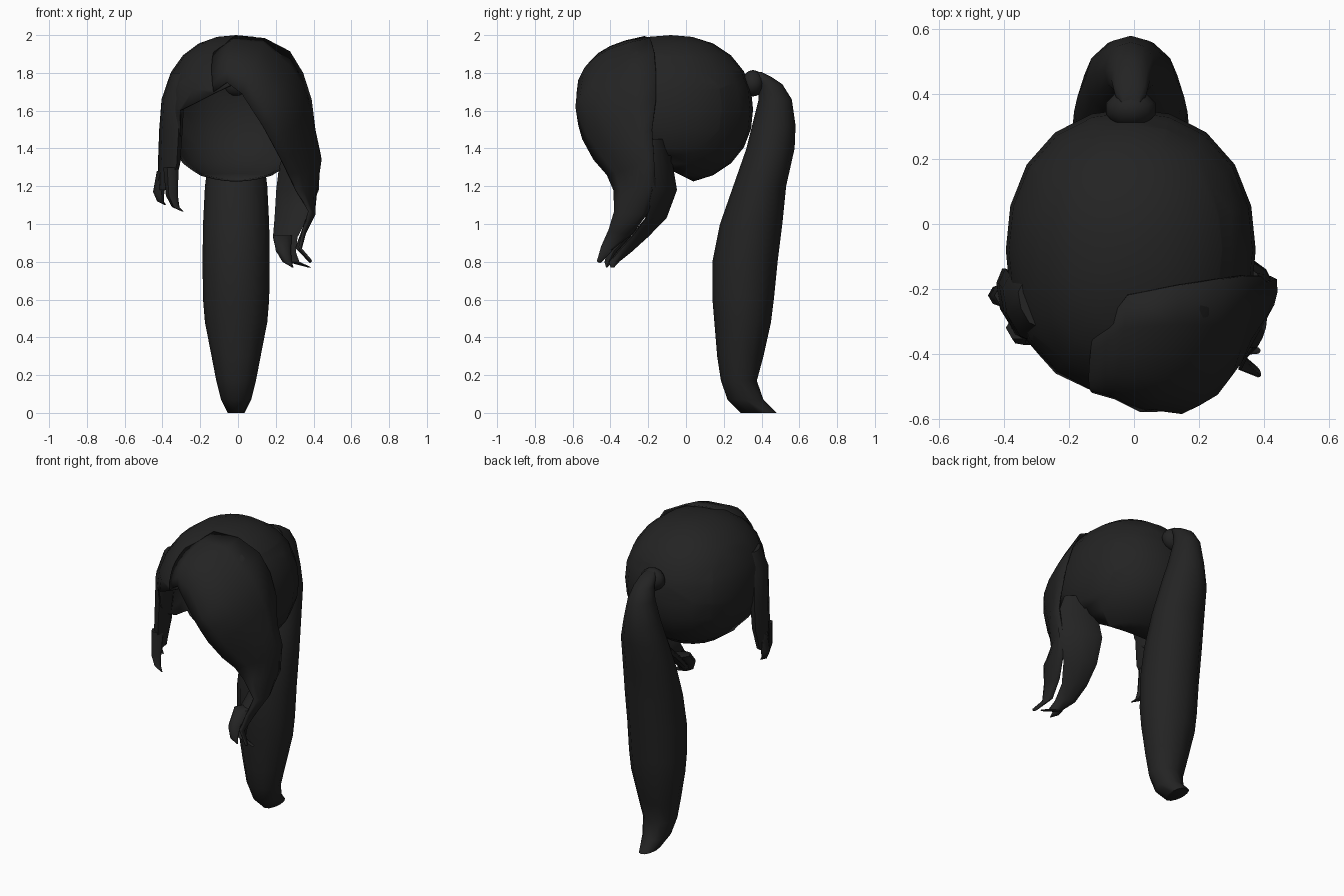
import bpy
import bmesh
from math import cos, sin, pi, radians
from mathutils import Vector

if "Cube" in bpy.data.objects:
    bpy.data.objects.remove(bpy.data.objects["Cube"])

COLOUR = (0.017, 0.017, 0.017, 1)
hair = bpy.data.materials.new("charcoal_hair")
hair.use_nodes = True
hair.diffuse_color = COLOUR
bsdf = hair.node_tree.nodes["Principled BSDF"]
bsdf.inputs["Base Color"].default_value = COLOUR
bsdf.inputs["Roughness"].default_value = 0.8


def finish(name, bm, recalc=True, thickness=0):
    """Turn a bmesh into a smooth-shaded hair object."""
    if recalc:
        bmesh.ops.recalc_face_normals(bm, faces=bm.faces)
    mesh = bpy.data.meshes.new(name)
    bm.to_mesh(mesh)
    bm.free()
    mesh.materials.append(hair)
    obj = bpy.data.objects.new(name, mesh)
    bpy.context.collection.objects.link(obj)
    if thickness:
        mod = obj.modifiers.new("thickness", "SOLIDIFY")
        mod.thickness = thickness
        mod.offset = -1
    bpy.ops.object.select_all(action="DESELECT")
    obj.select_set(True)
    bpy.context.view_layer.objects.active = obj
    bpy.ops.object.shade_smooth_by_angle(angle=radians(60))
    return obj


def loft(name, sections, angle=0, sides=8):
    """Skin level ellipses: x, y, z, half length, half thickness."""
    bm = bmesh.new()
    turn = radians(angle)
    rings = []
    for x, y, z, a, b in sections:
        ring = []
        for i in range(sides):
            t = 2 * pi * i / sides
            u, v = a * cos(t), b * sin(t)
            ring.append(bm.verts.new((x + u * cos(turn) - v * sin(turn),
                                      y + u * sin(turn) + v * cos(turn), z)))
        rings.append(ring)
    for r, s in zip(rings, rings[1:]):
        for i in range(sides):
            j = (i + 1) % sides
            bm.faces.new((r[i], r[j], s[j], s[i]))
    bm.faces.new(rings[0])
    bm.faces.new(rings[-1])
    return finish(name, bm)


def strand(name, path):
    """Round tapering wisp: x, y, z, radius."""
    return loft(name, [(*p, p[-1]) for p in path], sides=6)


def sheet(name, guides, steps=6):
    """Curved sheet through back edge, middle and front edge of each row."""
    bm = bmesh.new()
    grid = []
    for row in guides:
        a, m, b = (Vector(p) for p in row)
        ctrl = 2 * m - (a + b) / 2
        ts = [i / steps for i in range(steps + 1)]
        grid.append([bm.verts.new(a * (1 - t) ** 2 + ctrl * 2 * t * (1 - t)
                                  + b * t * t) for t in ts])
    for r, s in zip(grid, grid[1:]):
        for i in range(steps):
            bm.faces.new((r[i], r[i + 1], s[i + 1], s[i]))
    return finish(name, bm, recalc=False, thickness=0.01)


# Scalp cap: slightly squared ellipsoid with a face opening
bm = bmesh.new()
bmesh.ops.create_uvsphere(bm, u_segments=20, v_segments=12, radius=1)
for v in bm.verts:
    p = 2.2
    v.co /= sum(abs(c) ** p for c in v.co) ** (1 / p)
    depth = 0.46 if v.co.y < 0 else 0.435
    v.co = (v.co.x * 0.385 - 0.01, v.co.y * depth - 0.08, v.co.z * 0.393 + 1.607)


def cut(point, normal, clear=False):
    bmesh.ops.bisect_plane(bm, geom=bm.verts[:] + bm.edges[:] + bm.faces[:],
                           plane_co=point, plane_no=normal, clear_inner=clear)


cut((0, 0.06, 1.215), (0, 0.5, 1), clear=True)
cut((-0.31, 0, 1.55), (1, 0, 0))
cut((0.3, 0, 1.55), (1, 0, 0))
cut((0, 0, 1.75), (0, 0, 1))
cut((0, 0, 1.755), (0.5, 0, -1))
opening = []
for f in bm.faces:
    c = f.calc_center_median()
    below_hairline = c.z < min(1.75, 1.755 + 0.5 * c.x)
    if c.y < -0.1 and -0.31 < c.x < 0.3 and below_hairline:
        opening.append(f)
bmesh.ops.delete(bm, geom=opening, context="FACES")
finish("scalp_cap", bm, thickness=0.01)

# Swept fringe, from the parting across to the left temple and down to a wisp
sheet("swept_fringe", [
    ((-.13, -.36, 1.91), (-.14, -.475, 1.82), (-.13, -.52, 1.7)),
    ((-.02, -.22, 1.995), (-.05, -.465, 1.905), (-.06, -.54, 1.75)),
    ((.14, -.19, 1.985), (.1, -.485, 1.88), (.02, -.58, 1.69)),
    ((.275, -.17, 1.915), (.23, -.51, 1.72), (.09, -.578, 1.58)),
    ((.345, -.16, 1.8), (.3, -.47, 1.63), (.13, -.57, 1.52)),
    ((.39, -.16, 1.66), (.33, -.43, 1.54), (.17, -.55, 1.45)),
    ((.41, -.18, 1.5), (.37, -.36, 1.42), (.23, -.49, 1.34)),
    ((.44, -.17, 1.36), (.41, -.29, 1.3), (.27, -.42, 1.26)),
    ((.42, -.16, 1.2), (.4, -.27, 1.18), (.31, -.385, 1.18)),
    ((.38, -.2, 1.06), (.41, -.29, 1.05), (.38, -.38, 1.07)),
    ((.34, -.28, .95), (.36, -.35, .95), (.35, -.41, .97)),
    ((.31, -.38, .87), (.335, -.42, .86), (.33, -.45, .88)),
    ((.38, -.44, .805), (.39, -.455, .8), (.39, -.47, .81)),
])

# Long left lock behind the fringe, with curled tips
loft("left_lock", [
    (.33, -.14, 1.45, .07, .02), (.325, -.13, 1.3, .125, .03),
    (.315, -.115, 1.18, .13, .035), (.28, -.16, 1.03, .1, .035),
    (.25, -.25, .93, .075, .035), (.255, -.33, .85, .06, .03),
    (.29, -.38, .8, .04, .02), (.38, -.39, .77, .01, .01)], angle=150)
strand("left_lock_tip", [(.235, -.3, .94, .05), (.24, -.38, .86, .04),
                         (.26, -.41, .8, .025), (.29, -.42, .77, .004)])

# Short right lock flowing out of the cap, with two tips
loft("right_lock", [
    (-.32, -.25, 1.8, .07, .03), (-.345, -.26, 1.66, .11, .05),
    (-.355, -.25, 1.5, .12, .05), (-.365, -.25, 1.32, .12, .045),
    (-.38, -.25, 1.18, .07, .035)], angle=110)
strand("right_outer_tip", [(-.39, -.22, 1.28, .04), (-.42, -.22, 1.17, .03),
                           (-.41, -.22, 1.12, .018), (-.385, -.22, 1.1, .004)])
strand("right_inner_tip", [(-.355, -.32, 1.3, .04), (-.35, -.34, 1.15, .032),
                           (-.33, -.355, 1.09, .02), (-.29, -.37, 1.065, .004)])

# Ponytail, given as height, front y, back y and half width
tail = [(1.805, .36, .4, .03), (1.78, .36, .45, .05), (1.74, .38, .51, .06),
        (1.66, .385, .56, .08), (1.52, .35, .58, .11), (1.4, .32, .575, .14),
        (1.2, .25, .53, .165), (1, .18, .51, .175), (.8, .14, .485, .178),
        (.6, .14, .465, .175), (.48, .15, .45, .165), (.3, .165, .41, .13),
        (.17, .185, .375, .105), (.07, .22, .41, .08), (0, .29, .48, .045)]
loft("ponytail", [(-.01, (f + b) / 2, z, w, (b - f) / 2)
                  for z, f, b, w in tail], sides=12)

# Rounded knot where the ponytail leaves the head
bm = bmesh.new()
bmesh.ops.create_uvsphere(bm, u_segments=10, v_segments=8, radius=1)
for v in bm.verts:
    v.co = (v.co.x * .08 - .01, v.co.y * .06 + .355, v.co.z * .07 + 1.745)
finish("ponytail_knot", bm)
